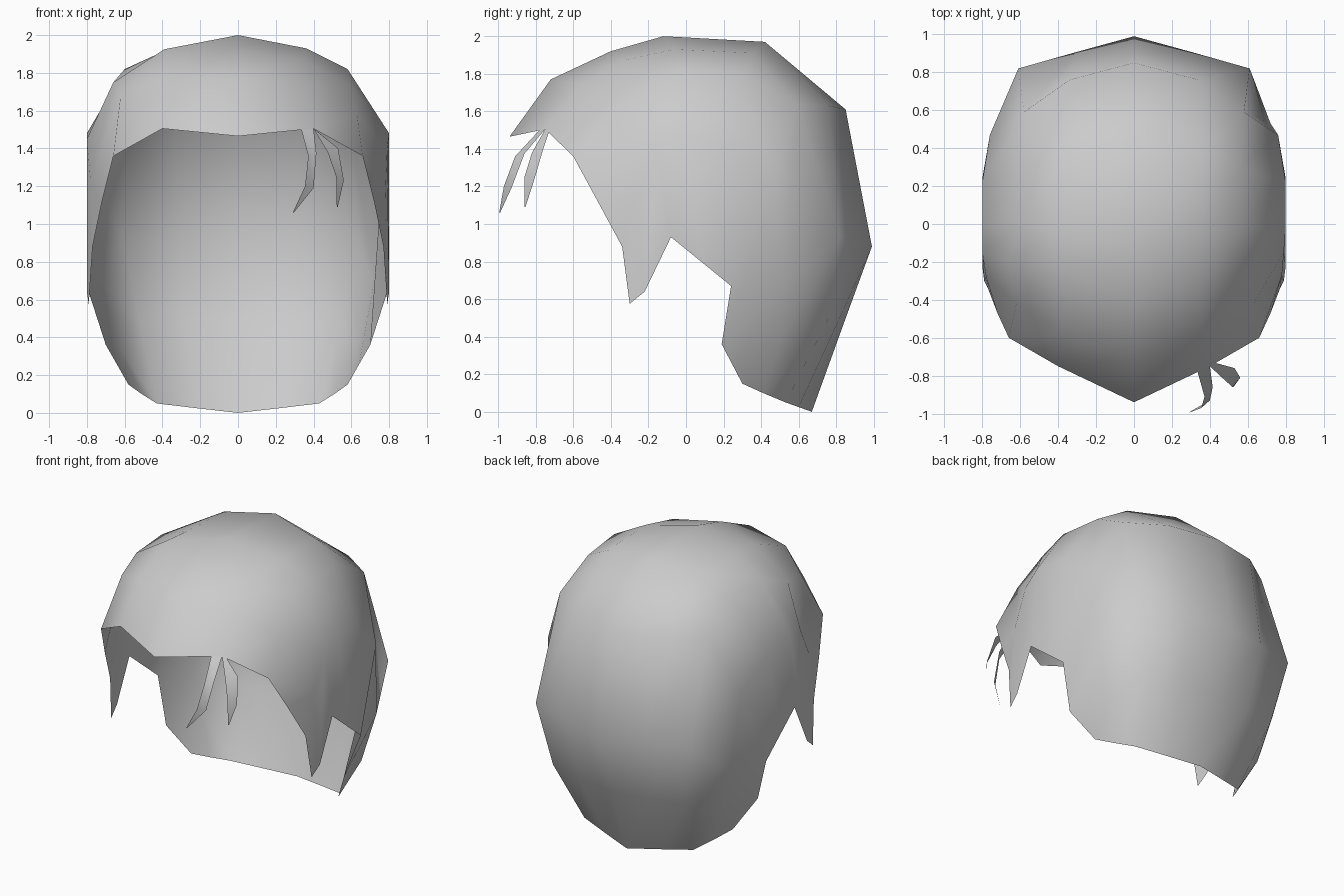
import bpy

hair = bpy.data.materials.new("hair grey")
hair.diffuse_color = (0.6, 0.6, 0.6, 1)


def grid_object(name, rows):
    """Skin a list of equal-length point rows with smooth quads."""
    n = len(rows[0])
    verts = [p for row in rows for p in row]
    faces = [(r * n + c, r * n + c + 1, (r + 1) * n + c + 1, (r + 1) * n + c)
             for r in range(len(rows) - 1) for c in range(n - 1)]
    mesh = bpy.data.meshes.new(name)
    mesh.from_pydata(verts, [], faces)
    mesh.materials.append(hair)
    for poly in mesh.polygons:
        poly.use_smooth = True
    obj = bpy.data.objects.new(name, mesh)
    bpy.context.collection.objects.link(obj)
    return obj


# Right half of the hair shell: each row runs from the centre line to the hem
right_rows = [
    # fringe edge down to the front of the sideburn
    [(0, -.94, 1.465), (.40, -.75, 1.505), (.66, -.60, 1.36), (.72, -.47, 1.12), (.77, -.34, .88)],
    # forehead to sideburn tip
    [(0, -.72, 1.77), (.36, -.56, 1.74), (.63, -.42, 1.58), (.78, -.27, 1.15), (.79, -.30, .575)],
    [(0, -.40, 1.92), (.34, -.34, 1.87), (.59, -.22, 1.74), (.79, -.15, 1.40), (.80, -.22, .64)],
    # crown to the notch above the ear
    [(0, -.12, 2.0), (.36, -.06, 1.93), (.58, -.02, 1.82), (.80, -.02, 1.48), (.80, -.08, .93)],
    [(0, .42, 1.97), (.36, .36, 1.91), (.56, .30, 1.80), (.80, .22, 1.43), (.80, .08, .80)],
    # back of the head to the hem behind the ear
    [(0, .85, 1.61), (.34, .76, 1.63), (.58, .59, 1.64), (.76, .47, 1.22), (.80, .24, .67)],
    [(0, .99, .88), (.31, .905, .91), (.61, .82, .93), (.72, .53, .69), (.70, .19, .36)],
    [(0, .84, .47), (.28, .81, .48), (.52, .755, .49), (.63, .49, .35), (.64, .245, .255)],
    # nape
    [(0, .67, 0), (.22, .60, .025), (.43, .53, .05), (.51, .41, .10), (.58, .30, .15)],
]

# The left side of the fringe is swept fuller: (row, column) -> point
left_fuller = {
    (1, 1): (-.38, -.58, 1.78), (1, 2): (-.62, -.42, 1.69), (1, 3): (-.78, -.28, 1.22),
    (2, 1): (-.39, -.24, 1.925), (2, 2): (-.66, -.20, 1.75), (2, 3): (-.80, -.15, 1.45),
    (3, 2): (-.60, 0, 1.82),
}

shell_rows = []
for r, row in enumerate(right_rows):
    left = [left_fuller.get((r, c), (-x, y, z)) for c, (x, y, z) in enumerate(row)]
    shell_rows.append(left[:0:-1] + row)
grid_object("hair_shell", shell_rows)

# Two loose strands hanging from the fringe, as tapering ribbons
grid_object("inner_strand", [
    [(.335, -.78, 1.50), (.40, -.75, 1.505)],
    [(.372, -.91, 1.36), (.415, -.86, 1.375)],
    [(.355, -.97, 1.20), (.40, -.93, 1.19)],
    [(.29, -.995, 1.06), (.295, -.99, 1.06)],
])
grid_object("outer_strand", [
    [(.40, -.75, 1.505), (.42, -.73, 1.49)],
    [(.475, -.82, 1.38), (.53, -.76, 1.40)],
    [(.52, -.86, 1.25), (.56, -.81, 1.23)],
    [(.523, -.86, 1.09), (.528, -.855, 1.09)],
])
